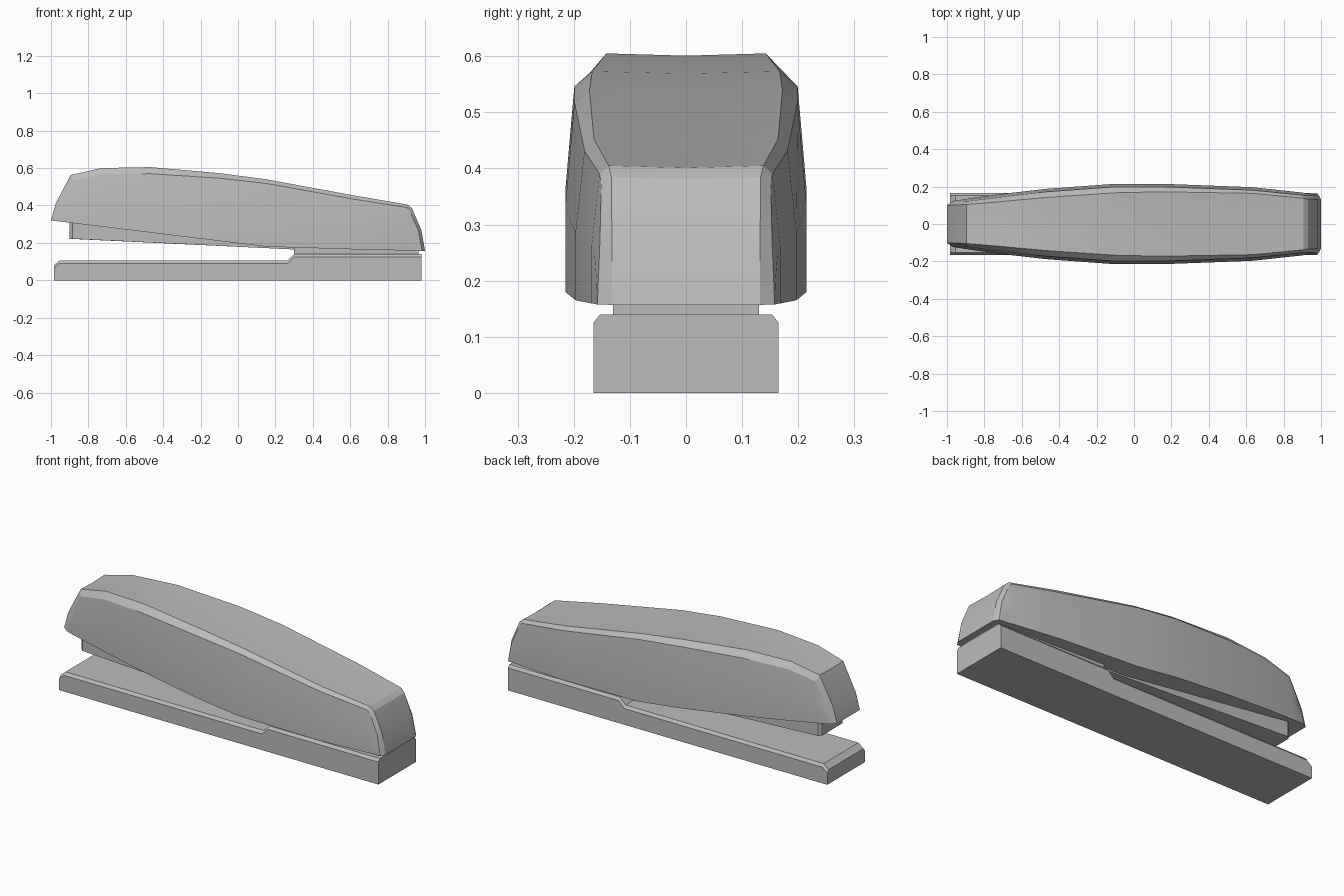
import bpy, bmesh, math

cube = bpy.data.objects.get("Cube")
if cube:
    bpy.data.objects.remove(cube, do_unlink=True)

grey = bpy.data.materials.new("plain_grey")
grey.use_nodes = True
colour = (0.5, 0.5, 0.5, 1)
grey.diffuse_color = colour
grey.node_tree.nodes["Principled BSDF"].inputs["Base Color"].default_value = colour


def loft(name, rings, closed, smooth=True):
    """Skin equal-length rings of points; closed rings wrap around and get end caps."""
    bm = bmesh.new()
    rows = [[bm.verts.new(p) for p in ring] for ring in rings]
    count = len(rows[0])
    for a, b in zip(rows, rows[1:]):
        for i in range(count if closed else count - 1):
            j = (i + 1) % count
            bm.faces.new((a[i], a[j], b[j], b[i]))
    if closed:
        bm.faces.new(rows[0])
        bm.faces.new(rows[-1])
    bmesh.ops.remove_doubles(bm, verts=bm.verts, dist=0.0005)
    bmesh.ops.recalc_face_normals(bm, faces=bm.faces)
    mesh = bpy.data.meshes.new(name)
    bm.to_mesh(mesh)
    bm.free()
    mesh.materials.append(grey)
    obj = bpy.data.objects.new(name, mesh)
    bpy.context.collection.objects.link(obj)
    if smooth:
        bpy.ops.object.select_all(action='DESELECT')
        obj.select_set(True)
        bpy.context.view_layer.objects.active = obj
        bpy.ops.object.shade_smooth_by_angle(angle=math.radians(22))
    return obj


def side_ring(profile, y, drop=0):
    """Side profile placed at y, with its raised points lowered by drop."""
    return [(x, y, z - drop if z > 0 else z) for x, z in profile]


# Base: nose chamfer, low deck, raised rear block, softened long edges
base_profile = [(-0.985, 0), (0.98, 0), (0.98, 0.14), (0.30, 0.14),
                (0.265, 0.105), (-0.955, 0.105), (-0.985, 0.08)]
loft("base", [side_ring(base_profile, -0.165, 0.015), side_ring(base_profile, -0.153),
              side_ring(base_profile, 0.153), side_ring(base_profile, 0.165, 0.015)], True, False)

# Hinge block between base and cover
hinge_profile = [(0.30, 0.13), (0.965, 0.13), (0.965, 0.18), (0.30, 0.18)]
loft("hinge_block", [side_ring(hinge_profile, y) for y in (-0.13, 0.13)], True, False)

# Staple magazine with trimmed front corners
rings = []
for y, nose in ((-0.105, -0.885), (-0.09, -0.90), (0.09, -0.90), (0.105, -0.885)):
    rings.append([(nose, y, 0.222), (0.30, y, 0.165), (0.30, y, 0.24), (nose, y, 0.34)])
loft("magazine", rings, True, False)

# Cover: each station holds top ridge (x, z, half width), side edge (x, z), side half width
stations = [
    ((-1.00, 0.32, 0.100), (-0.97, 0.317), 0.122),
    ((-0.975, 0.41, 0.101), (-0.95, 0.405), 0.126),
    ((-0.895, 0.563, 0.104), (-0.885, 0.532), 0.136),
    ((-0.73, 0.60, 0.118), (-0.73, 0.565), 0.158),
    ((-0.47, 0.605, 0.142), (-0.47, 0.57), 0.188),
    ((-0.10, 0.573, 0.167), (-0.10, 0.546), 0.215),
    ((0.15, 0.54, 0.172), (0.15, 0.518), 0.215),
    ((0.63, 0.452, 0.164), (0.63, 0.432), 0.197),
    ((0.905, 0.405, 0.138), (0.90, 0.39), 0.168),
    ((0.93, 0.385, 0.133), (0.917, 0.375), 0.164),
    ((0.98, 0.27, 0.132), (0.965, 0.265), 0.160),
    ((1.00, 0.157, 0.132), (0.985, 0.157), 0.158),
]


def floor_height(x):
    """Height of the cover's lower rim."""
    if x < 0.19:
        return 0.32 - (x + 1) * 0.145 / 1.19
    return 0.175 - (x - 0.19) * 0.018 / 0.81


rings = []
for (tx, tz, tw), (ex, ez), sw in stations:
    low = floor_height(ex)
    ez = max(ez, low)
    half = [(tx, tw, tz),
            (ex, sw - min(0.016, 0.06 * (ez - low)), ez),
            (ex, sw, low + 0.45 * (ez - low)),
            (ex, sw, low)]
    mirrored = [(x, -y, z) for x, y, z in reversed(half)]
    rings.append(mirrored + [(tx, 0, tz - 0.004 * (tz > 0.35))] + half)
cover = loft("cover", rings, False)

# Close the underside of the cover
bm = bmesh.new()
bm.from_mesh(cover.data)
rim = [e for e in bm.edges if e.is_boundary]
faces = bmesh.ops.holes_fill(bm, edges=rim, sides=0)["faces"]
for f in faces:
    f.smooth = False
    for e in f.edges:
        e.smooth = False
bmesh.ops.triangulate(bm, faces=faces)
bmesh.ops.recalc_face_normals(bm, faces=bm.faces)
bm.to_mesh(cover.data)
bm.free()
